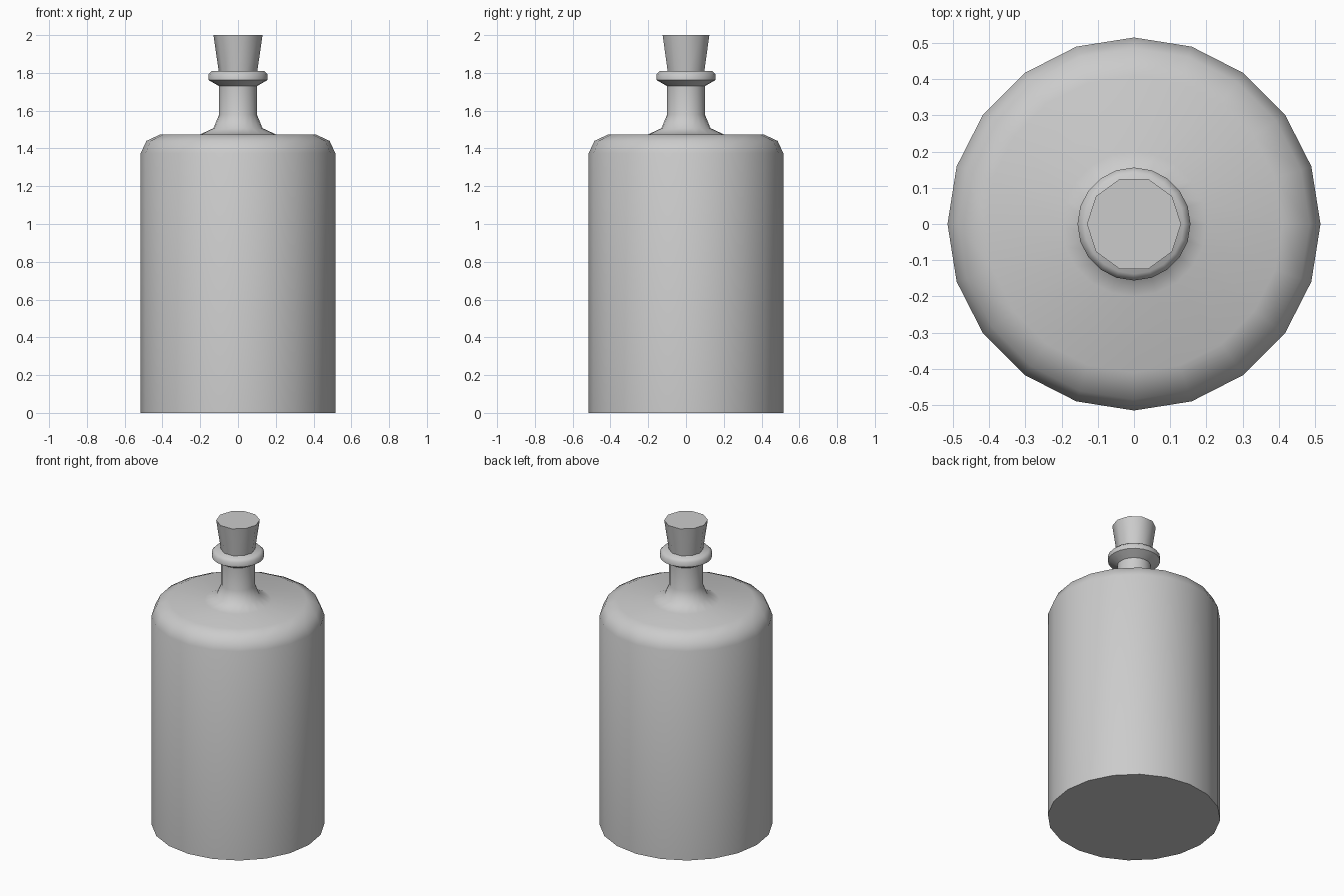
import bpy, bmesh
from math import cos, sin, pi, radians

if "Cube" in bpy.data.objects:
    bpy.data.objects.remove(bpy.data.objects["Cube"])


def lathe(name, profile, sides):
    """Revolve (radius, z) points around z and cap both ends."""
    bm = bmesh.new()
    rings = [[bm.verts.new((r * cos(2 * pi * i / sides), r * sin(2 * pi * i / sides), z))
              for i in range(sides)] for r, z in profile]
    for low, high in zip(rings, rings[1:]):
        for i in range(sides):
            j = (i + 1) % sides
            bm.faces.new((low[i], low[j], high[j], high[i]))
    bm.faces.new(rings[0][::-1])
    bm.faces.new(rings[-1])
    mesh = bpy.data.meshes.new(name)
    bm.to_mesh(mesh)
    bm.free()
    obj = bpy.data.objects.new(name, mesh)
    bpy.context.collection.objects.link(obj)
    bpy.ops.object.select_all(action='DESELECT')
    obj.select_set(True)
    bpy.context.view_layer.objects.active = obj
    bpy.ops.object.shade_smooth_by_angle(angle=radians(50))
    return obj


# Bottle: straight body, rounded shoulder, flared neck and lip
lathe("bottle", [
    (0.515, 0), (0.515, 1.375), (0.485, 1.44), (0.41, 1.475),
    (0.20, 1.475), (0.13, 1.507), (0.10, 1.58), (0.10, 1.73),
    (0.156, 1.762), (0.156, 1.792), (0.138, 1.81)], 20)

# Tapered stopper seated in the neck
lathe("stopper", [(0.095, 1.76), (0.13, 2.0)], 10)
